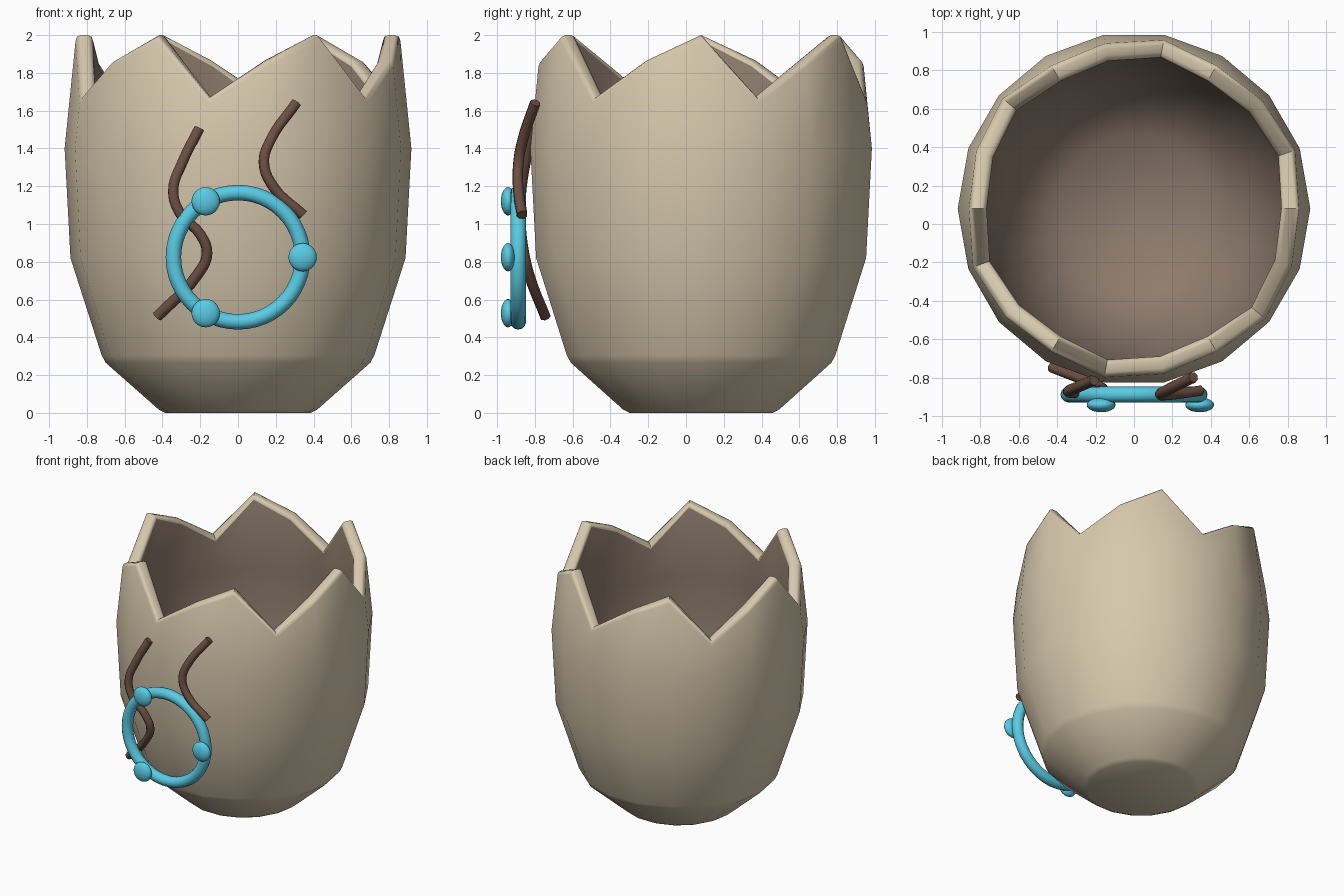
import bpy, bmesh
from math import sin, cos, radians, pi

if "Cube" in bpy.data.objects:
    bpy.data.objects.remove(bpy.data.objects["Cube"])

SIDES = 18
CY = 0.08          # the cup sits slightly behind centre


def material(name, rgb):
    m = bpy.data.materials.new(name)
    m.diffuse_color = (*rgb, 1)
    m.use_nodes = True
    m.node_tree.nodes["Principled BSDF"].inputs["Base Color"].default_value = m.diffuse_color
    return m


tan = material("tan_shell", (0.68, 0.58, 0.42))
inside = material("brown_inside", (0.27, 0.20, 0.155))
brown = material("brown_cord", (0.15, 0.08, 0.055))
blue = material("blue_ring", (0.10, 0.60, 0.78))


def smooth(obj, angle):
    bpy.ops.object.select_all(action='DESELECT')
    obj.select_set(True)
    bpy.context.view_layer.objects.active = obj
    bpy.ops.object.shade_smooth_by_angle(angle=radians(angle))


# Cracked shell cup: lathe rings, with a jagged rim (tip, valley, mid repeated)
OUTER = [(0.385, 0.0), (0.42, 0.018), (0.70, 0.265), (0.722, 0.305), (0.887, 0.82), (0.918, 1.4)]
INNER = [(0.818, 1.4), (0.787, 0.83), (0.63, 0.34), (0.39, 0.10)]
RIM_Z = [2.0, 1.67, 1.865]
RIM_R = [0.86, 0.892, 0.874]
RIM = [(0.0, -0.03), (-0.008, -0.009), (-0.028, 0.0),
       (-0.065, 0.0), (-0.085, -0.009), (-0.093, -0.03)]

bm = bmesh.new()


def ring(point):
    verts = []
    for i in range(SIDES):
        r, z = point(i)
        a = 2 * pi * i / SIDES
        verts.append(bm.verts.new((r * cos(a), CY + r * sin(a), z)))
    return verts


rings = [ring(lambda i, p=p: p) for p in OUTER]
rings += [ring(lambda i, d=d: (RIM_R[i % 3] + d[0], RIM_Z[i % 3] + d[1])) for d in RIM]
rings += [ring(lambda i, p=p: p) for p in INNER]
first_inner = len(OUTER) + len(RIM) - 1
for k in range(len(rings) - 1):
    for i in range(SIDES):
        j = (i + 1) % SIDES
        f = bm.faces.new((rings[k][i], rings[k][j], rings[k + 1][j], rings[k + 1][i]))
        f.material_index = 1 if k >= first_inner else 0
bm.faces.new(rings[0][::-1])
bm.faces.new(rings[-1]).material_index = 1
bmesh.ops.recalc_face_normals(bm, faces=bm.faces)
mesh = bpy.data.meshes.new("shell_cup")
bm.to_mesh(mesh)
bm.free()
cup = bpy.data.objects.new("shell_cup", mesh)
bpy.context.collection.objects.link(cup)
mesh.materials.append(tan)
mesh.materials.append(inside)
smooth(cup, 50)

# Blue ring with three flattened beads
RING_R, RING_Z = 0.342, 0.824
bpy.ops.mesh.primitive_torus_add(location=(0, -0.888, RING_Z), rotation=(pi / 2, 0, 0),
                                 major_radius=RING_R, minor_radius=0.041,
                                 major_segments=48, minor_segments=12)
hoop = bpy.context.object
hoop.name = "front_ring"
hoop.data.materials.append(blue)
smooth(hoop, 60)
for n in range(3):
    a = 2 * pi * n / 3
    bpy.ops.mesh.primitive_uv_sphere_add(
        segments=24, ring_count=12, radius=1, rotation=(pi / 2, 0, 0),
        location=(RING_R * cos(a), -0.942, RING_Z + RING_R * sin(a)))
    bead = bpy.context.object
    bead.name = f"ring_bead_{n + 1}"
    bead.scale = (0.075, 0.075, 0.038)
    bead.data.materials.append(blue)
    smooth(bead, 60)


# Wavy cords behind the ring
def cord(name, points):
    c = bpy.data.curves.new(name, 'CURVE')
    c.dimensions = '3D'
    c.bevel_depth = 0.029
    c.bevel_resolution = 2
    c.use_fill_caps = True
    c.resolution_u = 5
    s = c.splines.new('BEZIER')
    s.bezier_points.add(len(points) - 1)
    for bp, co in zip(s.bezier_points, points):
        bp.co = co
        bp.handle_left_type = bp.handle_right_type = 'AUTO'
    o = bpy.data.objects.new(name, c)
    bpy.context.collection.objects.link(o)
    c.materials.append(brown)
    bpy.ops.object.select_all(action='DESELECT')
    o.select_set(True)
    bpy.context.view_layer.objects.active = o
    bpy.ops.object.convert(target='MESH')
    smooth(bpy.context.object, 50)


cord("long_cord", [(-0.206, -0.812, 1.505), (-0.295, -0.85, 1.325), (-0.343, -0.872, 1.177),
                   (-0.306, -0.878, 1.055), (-0.2, -0.872, 0.945), (-0.164, -0.858, 0.845),
                   (-0.216, -0.83, 0.73), (-0.428, -0.745, 0.51)])
cord("short_cord", [(0.309, -0.798, 1.642), (0.17, -0.866, 1.44), (0.137, -0.887, 1.325),
                    (0.185, -0.889, 1.2), (0.345, -0.868, 1.048)])
